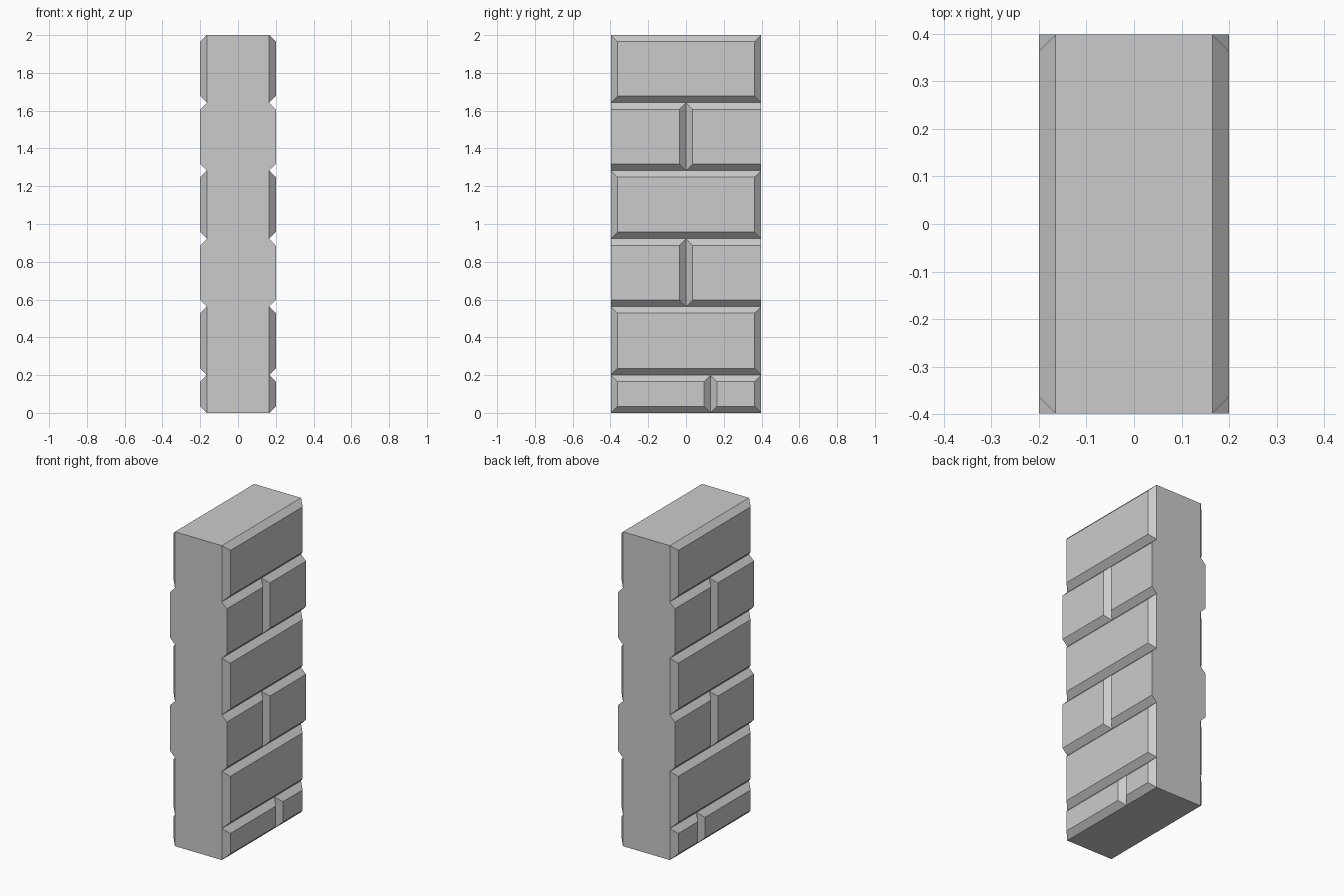
import bpy, bmesh

if "Cube" in bpy.data.objects:
    bpy.data.objects.remove(bpy.data.objects["Cube"])

CORE_X, FACE_X, HALF_Y = 0.165, 0.2, 0.398
BEVEL = 0.035
ROWS = [0, 0.2, 0.563, 0.922, 1.283, 1.642, 2.0]


def make_object(name, faces):
    """Build a mesh object from a list of quads."""
    bm = bmesh.new()
    for quad in faces:
        bm.faces.new([bm.verts.new(p) for p in quad])
    bmesh.ops.remove_doubles(bm, verts=bm.verts, dist=1e-5)
    mesh = bpy.data.meshes.new(name)
    bm.to_mesh(mesh)
    bm.free()
    obj = bpy.data.objects.new(name, mesh)
    bpy.context.collection.objects.link(obj)
    return obj


def brick(name, y0, y1, z0, z1, cut0=BEVEL, cut1=BEVEL):
    """Bevelled brick face on the +x side, mirrored to -x."""
    base = [(CORE_X, y0, z0), (CORE_X, y1, z0),
            (CORE_X, y1, z1), (CORE_X, y0, z1)]
    a, b, c, d = y0 + cut0, y1 - cut1, z0 + BEVEL, z1 - BEVEL
    front = [(FACE_X, a, c), (FACE_X, b, c), (FACE_X, b, d), (FACE_X, a, d)]
    faces = [front]
    for i in range(4):
        j = (i + 1) % 4
        faces.append([base[i], base[j], front[j], front[i]])
    obj = make_object(name, faces)
    obj.modifiers.new("Mirror", 'MIRROR').use_axis[0] = True


# Wall core: ends, top and bottom (the bricks close the two broad sides)
x, y, h = CORE_X, HALF_Y, ROWS[-1]
make_object("wall_core", [
    [(-x, -y, 0), (x, -y, 0), (x, -y, h), (-x, -y, h)],
    [(x, y, 0), (-x, y, 0), (-x, y, h), (x, y, h)],
    [(-x, -y, h), (x, -y, h), (x, y, h), (-x, y, h)],
    [(-x, y, 0), (x, y, 0), (x, -y, 0), (-x, -y, 0)],
])

# Bottom course: a long and a short brick
brick("base_brick_long", -y, 0.13, ROWS[0], ROWS[1])
brick("base_brick_short", 0.13, y, ROWS[0], ROWS[1])

# Upper courses alternate between one full brick and two halves flush at the ends
for i in range(1, 6):
    z0, z1 = ROWS[i], ROWS[i + 1]
    if i % 2:
        brick(f"full_brick_{i}", -y, y, z0, z1)
    else:
        brick(f"half_brick_front_{i}", -y, 0, z0, z1, cut0=0)
        brick(f"half_brick_back_{i}", 0, y, z0, z1, cut1=0)
